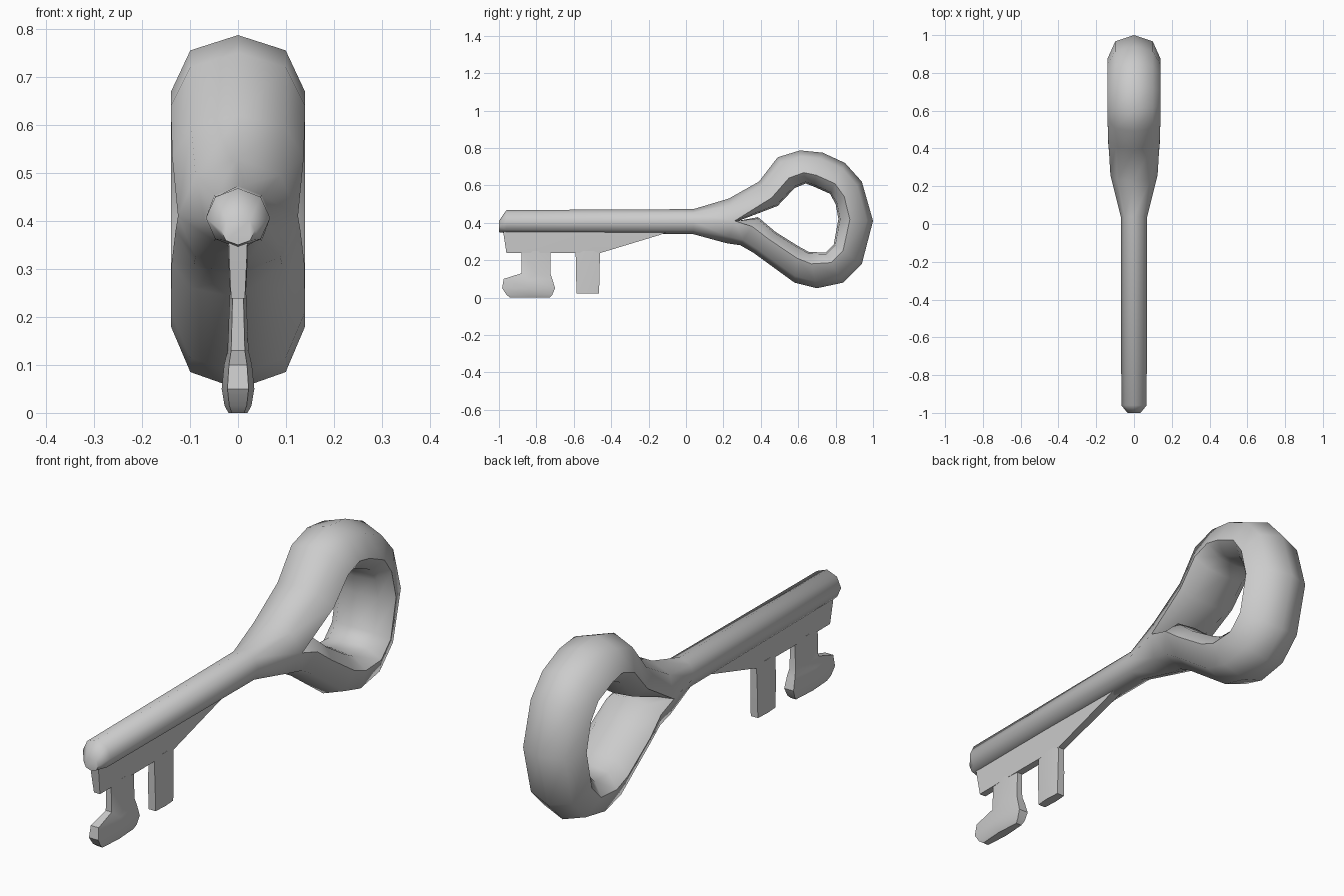
import bpy, bmesh, math

if "Cube" in bpy.data.objects:
    bpy.data.objects.remove(bpy.data.objects["Cube"])


def finish(name, bm, angle):
    bmesh.ops.recalc_face_normals(bm, faces=bm.faces[:])
    me = bpy.data.meshes.new(name)
    bm.to_mesh(me)
    bm.free()
    ob = bpy.data.objects.new(name, me)
    bpy.context.collection.objects.link(ob)
    bpy.ops.object.select_all(action='DESELECT')
    ob.select_set(True)
    bpy.context.view_layer.objects.active = ob
    bpy.ops.object.shade_smooth_by_angle(angle=math.radians(angle))
    return ob


def bridge(bm, a, b):
    n = len(a)
    for i in range(n):
        j = (i + 1) % n
        bm.faces.new((a[i], a[j], b[j], b[i]))


# Shaft and looped bow: one octagonal skin that forks in two and rejoins
bm = bmesh.new()


def shaft_ring(y, zc, hx, hz):
    return [bm.verts.new((hx * math.sin(k * math.pi / 4), y,
                          zc + hz * math.cos(k * math.pi / 4))) for k in range(8)]


# x factor and outer-to-inner fraction around the bow cross-section
SECTION = [(0, 0), (.71, .18), (1, .67), (.65, .95), (0, 1),
           (-.65, .95), (-1, .67), (-.71, .18)]


def bow_ring(oy, oz, iy, iz, hw):
    return [bm.verts.new((x * hw, oy + (iy - oy) * f, oz + (iz - oz) * f))
            for x, f in SECTION]


tip = shaft_ring(-1.0, .38, .035, .03)
bm.faces.new(tip)
shoulder = shaft_ring(-.96, .406, .067, .062)
neck = shaft_ring(.04, .406, .07, .067)
fork = shaft_ring(.25, .41, .125, .12)
for v, y in zip(fork, (.23, .235, .26, .23, .22, .23, .26, .235)):
    v.co.y = y
bridge(bm, tip, shoulder)
bridge(bm, shoulder, neck)
bridge(bm, neck, fork)

# Crotch line shared by both branches
crotch = [bm.verts.new((x, y, .41)) for x, y in ((.075, .275), (0, .28), (-.075, .275))]
upper = [fork[0], fork[1], fork[2], *crotch, fork[6], fork[7]]
lower = [fork[4], fork[3], fork[2], *crotch, fork[6], fork[5]]

# outer y, outer z, inner y, inner z, half width
stations = [
    (.39, .62, .49, .49, .137), (.49, .75, .58, .585, .14),
    (.61, .787, .64, .61, .14), (.73, .775, .68, .595, .14),
    (.85, .72, .77, .555, .14), (.94, .62, .80, .50, .14),
    (1.0, .41, .815, .42, .14), (.94, .18, .79, .285, .14),
    (.84, .08, .745, .24, .14), (.70, .05, .655, .245, .14),
    (.58, .08, .60, .275, .14), (.36, .24, .48, .35, .138),
    (.29, .28, .385, .43, .13)]
prev = upper
for s in stations:
    ring = bow_ring(*s)
    bridge(bm, prev, ring)
    prev = ring
bridge(bm, prev, lower)
finish("shaft_and_bow", bm, 55)


# Bit parts: stacked six-sided rows of (z, y start, y end, half thickness)
def blade(name, rows, edge=.65):
    bm = bmesh.new()
    prev = None
    for z, y0, y1, h in rows:
        ym = (y0 + y1) / 2
        ring = [bm.verts.new((x, y, z)) for x, y in (
            (-h * edge, y0), (h * edge, y0), (h, ym),
            (h * edge, y1), (-h * edge, y1), (-h, ym))]
        if prev:
            bridge(bm, prev, ring)
        else:
            bm.faces.new(ring)
        prev = ring
    bm.faces.new(prev)
    finish(name, bm, 35)


blade("bit_web", [(.37, -.98, -.05, .022), (.335, -.975, -.14, .021),
                  (.238, -.96, -.46, .016)], .9)
blade("front_tooth", [(.25, -.88, -.725, .017), (.13, -.88, -.725, .022),
                      (.10, -.975, -.715, .029), (.05, -.983, -.70, .034),
                      (.015, -.96, -.715, .028), (0, -.94, -.73, .02)])
blade("rear_tooth", [(.25, -.59, -.46, .017), (.13, -.588, -.462, .021),
                     (.022, -.585, -.465, .021)], .8)
